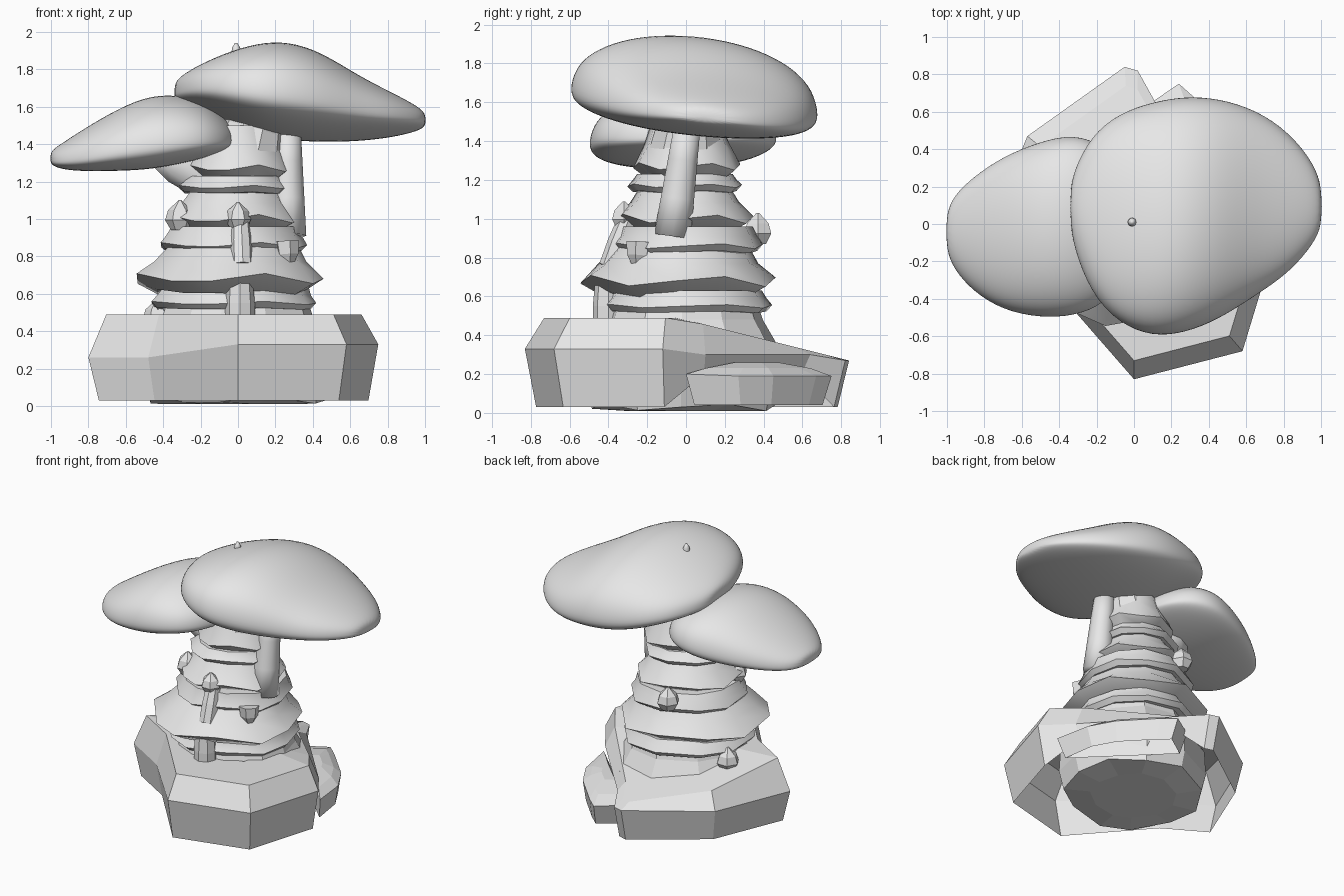
import bpy, bmesh, math, random
from mathutils import Vector

random.seed(4)
cube = bpy.data.objects.get("Cube")
if cube:
    bpy.data.objects.remove(cube, do_unlink=True)

stone = bpy.data.materials.new("light grey")
stone.use_nodes = True
GREY = (0.8, 0.8, 0.8, 1)
stone.diffuse_color = GREY
for node in stone.node_tree.nodes:
    if node.type == 'BSDF_PRINCIPLED':
        node.inputs["Base Color"].default_value = GREY


def loft(name, rings, smooth=False, start=True, end=True):
    """Skin a list of equally long point rings, closing the chosen ends."""
    bm = bmesh.new()
    loops = [[bm.verts.new(p) for p in ring] for ring in rings]
    n = len(loops[0])
    for a, b in zip(loops, loops[1:]):
        for i in range(n):
            j = (i + 1) % n
            bm.faces.new((a[i], a[j], b[j], b[i]))
    if start:
        bm.faces.new(loops[0])
    if end:
        bm.faces.new(loops[-1])
    bmesh.ops.recalc_face_normals(bm, faces=bm.faces)
    mesh = bpy.data.meshes.new(name)
    bm.to_mesh(mesh)
    bm.free()
    mesh.materials.append(stone)
    obj = bpy.data.objects.new(name, mesh)
    bpy.context.collection.objects.link(obj)
    if smooth:
        mesh.shade_smooth()
    return obj


def tube(name, start, end, radii, sides=8, smooth=False):
    """Straight stem whose radii are spread evenly from start to end."""
    start, end = Vector(start), Vector(end)
    turn = (end - start).to_track_quat('Z', 'Y')
    rings = []
    for k, r in enumerate(radii):
        centre = start.lerp(end, k / (len(radii) - 1))
        rings.append([centre + turn @ Vector((r * math.cos(i * math.tau / sides),
                                              r * math.sin(i * math.tau / sides), 0))
                      for i in range(sides)])
    return loft(name, rings, smooth)


def mushroom_cap(name, sections, tilt, segments=20):
    """Sections along x: x, y low, y high, z low, z high."""
    rings = []
    for x, y0, y1, z0, z1 in sections:
        yc, w, mid = (y0 + y1) / 2, (y1 - y0) / 2, z0 + 0.3 * (z1 - z0)
        ring = []
        for i in range(segments):
            t = i * math.tau / segments
            s = math.copysign(abs(math.sin(t)) ** 0.85, math.sin(t))
            y = 1.02 * w * math.cos(t)
            ring.append((x, yc + y, mid + s * (z1 - mid if s > 0 else mid - z0) + tilt * y))
        rings.append(ring)
    obj = loft(name, rings, True)
    sub = obj.modifiers.new("soften", 'SUBSURF')
    sub.levels = sub.render_levels = 2
    return obj


# Mushroom caps
mushroom_cap("large_cap", [
    (-.34, .02, .17, 1.65, 1.71), (-.325, -.12, .28, 1.62, 1.75),
    (-.23, -.37, .47, 1.59, 1.81), (-.08, -.53, .59, 1.53, 1.88),
    (.1, -.6, .65, 1.46, 1.94), (.27, -.58, .68, 1.43, 1.95),
    (.45, -.51, .67, 1.42, 1.89), (.65, -.38, .61, 1.425, 1.76),
    (.83, -.26, .49, 1.445, 1.67), (.965, -.1, .32, 1.475, 1.6),
    (1.005, .0, .19, 1.5, 1.56)], -0.09)
mushroom_cap("small_cap", [
    (-1.005, -.13, .05, 1.295, 1.36), (-.965, -.24, .15, 1.27, 1.39),
    (-.86, -.36, .25, 1.255, 1.46), (-.7, -.46, .36, 1.255, 1.56),
    (-.5, -.5, .44, 1.26, 1.66), (-.32, -.49, .48, 1.29, 1.67),
    (-.16, -.43, .42, 1.33, 1.62), (-.05, -.28, .28, 1.37, 1.52),
    (-.01, -.1, .12, 1.4, 1.45)], 0.02)
tube("cap_knob", (-.01, .01, 1.86), (-.01, .01, 1.94), (.025, .025, .022, .008), 8, True)

# Main stem and branch that carry the caps
tube("side_stem", (.265, -.07, .91), (.265, .01, 1.5), (.1, .09, .08, .07), 10, True)
tube("cap_branch", (-.12, 0, 1.16), (-.4, 0, 1.36), (.09, .11, .12, .1), 10, True)
tube("top_stem", (.05, 0, 1.35), (.12, .02, 1.6), (.2, .17, .17), 10)

# Layered trunk: skirts and plates share a wobbling outline
SIDES = 11
wobble = [random.uniform(.95, 1.06) for _ in range(SIDES)]
spin = [random.uniform(-.12, .12) for _ in range(SIDES)]


def trunk_ring(z, r, cx=0, cy=0, lift=0):
    ring = []
    for i in range(SIDES):
        a = i * math.tau / SIDES + spin[i]
        ring.append((cx + r * wobble[i] * math.cos(a), cy + r * wobble[i] * math.sin(a),
                     z + lift * math.sin(2.3 * i)))
    return ring


def layer(name, top, r_top, z, r, bottom, r_in, cx, cy, lift):
    obj = loft(name, [trunk_ring(top, r_top, cx / 2, cy / 2),
                      trunk_ring((top + z) / 2, r_top * .58 + r * .42, cx, cy),
                      trunk_ring(z, r, cx, cy, lift),
                      trunk_ring(bottom, r_in, cx, cy, lift / 2)], True)
    obj.data.set_sharp_from_angle(angle=math.radians(42))


layer("upper_skirt", 1.5, .18, 1.27, .28, 1.22, .22, .01, .01, .02)
layer("upper_plate", 1.23, .25, 1.17, .3, 1.14, .27, -.02, .0, .01)
layer("middle_skirt", 1.17, .23, 1.0, .36, .95, .28, -.02, 0, .025)
layer("middle_plate", .96, .35, .86, .4, .83, .37, -.02, .01, .015)
layer("lower_skirt", .86, .35, .68, .51, .61, .4, -.04, -.03, .03)
layer("lower_plate", .63, .4, .55, .45, .52, .42, -.02, .01, .01)
loft("trunk_foot", [trunk_ring(.6, .37), trunk_ring(.48, .41), trunk_ring(.33, .5),
                    trunk_ring(.15, .51), trunk_ring(.03, .48, 0, 0, .02),
                    trunk_ring(.01, .3)])


# Rock base: open shells, the large one notched where the small one joins
NOTCH = .3


def scaled(outline, factor, z, centre=(0, 0)):
    cx, cy = centre
    ring = []
    for x, y, zmid in outline:
        px, py = cx + (x - cx) * factor, cy + (y - cy) * factor
        ring.append((px, py, z(py, zmid) if callable(z) else z))
    return ring


def slope(y, zmid):
    return min(.49, .49 - .25 * (y + .04))


def middle(y, zmid):
    return zmid


def rim(y, zmid):
    return .2 if zmid == NOTCH else .03


rock = [(0, -.83, .33), (.58, -.68, .33), (.75, -.12, .33), (.6, .1, NOTCH), (.12, .64, NOTCH),
        (.02, .82, .27), (-.05, .84, .27), (-.57, .47, .26), (-.8, -.09, .26),
        (-.48, -.28, .26)]
loft("large_rock", [scaled(rock, .93, rim), scaled(rock, 1, middle), scaled(rock, .88, slope),
                    scaled(rock, .45, slope)], start=False, end=False)

ledge = [(.68, 0, .2), (.64, .27, .19), (.54, .45, .19), (.33, .67, .19), (.24, .75, .19),
         (.05, .62, .2)]
heart = (.38, .36)
loft("small_rock", [scaled(ledge, .88, .04, heart), scaled(ledge, 1, middle, heart),
                    scaled(ledge, .72, .23, heart), scaled(ledge, .3, .26, heart)],
     start=False)


# Buds and stubs growing from the trunk
def bud(name, x, y, z, size):
    tube(name, (x, y, z - size), (x, y, z + size),
         (size * .6, size, size * .8, size * .1), 6)


bud("front_bud", 0, -.32, 1.02, .07)
bud("right_bud", -.31, -.15, 1.02, .08)
bud("back_bud", -.11, .37, .95, .08)
bud("rear_foot_bud", -.43, .12, .49, .08)
tube("front_stub", (.02, -.39, .75), (.01, -.3, 1.0), (.06, .06, .05), 8)
tube("foot_stub", (.01, -.4, .44), (.01, -.4, .66), (.08, .08, .07), 8)
tube("left_stub", (.26, -.24, .88), (.27, -.25, .74), (.07, .06, .02), 6)
